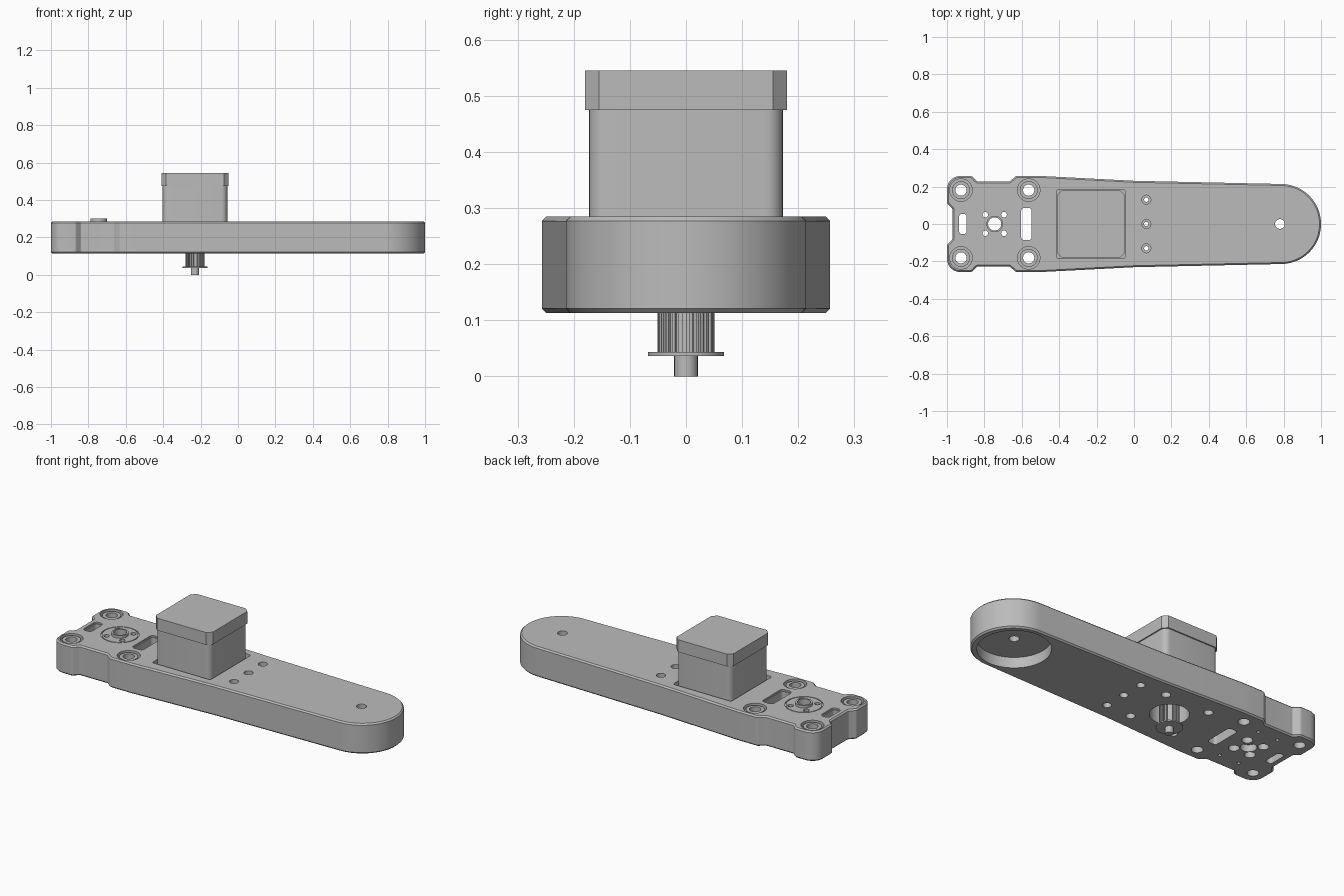
import bpy, bmesh, math
from mathutils import Vector

if "Cube" in bpy.data.objects:
    bpy.data.objects.remove(bpy.data.objects["Cube"])

grey = bpy.data.materials.new("plain_grey")
grey.use_nodes = True
grey.diffuse_color = (0.5, 0.5, 0.5, 1)
grey.node_tree.nodes["Principled BSDF"].inputs["Base Color"].default_value = (0.5, 0.5, 0.5, 1)

TOP, BOTTOM = 0.285, 0.113
HUB_X, MOTOR_X, TAIL_X = -0.745, -0.23, 0.78
SIGNS = [(sx, sy) for sx in (-1, 1) for sy in (-1, 1)]


def circle(x, y, r, n=40):
    return [(x + r * math.cos(math.tau * i / n), y + r * math.sin(math.tau * i / n)) for i in range(n)]


def rounded(corners, steps=6):
    """Round each (x, y, radius) corner of a closed outline."""
    out = []
    for i, (x, y, r) in enumerate(corners):
        p = Vector((x, y))
        a = (Vector(corners[i - 1][:2]) - p).normalized()
        b = (Vector(corners[(i + 1) % len(corners)][:2]) - p).normalized()
        if r == 0:
            out.append((x, y))
            continue
        half = a.angle(b) / 2
        centre = p + (a + b).normalized() * r / math.sin(half)
        start = p + a * r / math.tan(half) - centre
        end = p + b * r / math.tan(half) - centre
        turn = start.angle_signed(end)
        for k in range(steps + 1):
            t = -turn * k / steps
            c, s = math.cos(t), math.sin(t)
            out.append((centre.x + c * start.x - s * start.y, centre.y + s * start.x + c * start.y))
    return out


def box(x, y, hx, hy, r):
    return rounded([(x - hx, y - hy, r), (x + hx, y - hy, r), (x + hx, y + hy, r), (x - hx, y + hy, r)])


def prism(name, outline, z0, z1, chamfer=0):
    """Extrude an outline between two heights, with optional chamfered rims."""
    bm = bmesh.new()
    base = bm.faces.new([bm.verts.new((x, y, z0)) for x, y in outline])
    new = bmesh.ops.extrude_face_region(bm, geom=[base])["geom"]
    bmesh.ops.translate(bm, vec=(0, 0, z1 - z0), verts=[v for v in new if isinstance(v, bmesh.types.BMVert)])
    bmesh.ops.recalc_face_normals(bm, faces=bm.faces)
    if chamfer:
        rims = [e for e in bm.edges if abs(e.verts[0].co.z - e.verts[1].co.z) < 1e-6]
        bmesh.ops.bevel(bm, geom=rims, offset=chamfer, segments=1, affect='EDGES')
    mesh = bpy.data.meshes.new(name)
    bm.to_mesh(mesh)
    bm.free()
    mesh.materials.append(grey)
    ob = bpy.data.objects.new(name, mesh)
    bpy.context.collection.objects.link(ob)
    return ob


def cut(target, outline, z0, z1):
    """Subtract a prism from the target, then discard it."""
    tool = prism("cutter", outline, z0, z1)
    tool.hide_render = True
    mod = target.modifiers.new("cut", 'BOOLEAN')
    mod.operation, mod.solver, mod.object = 'DIFFERENCE', 'EXACT', tool
    bpy.context.view_layer.objects.active = target
    bpy.ops.object.modifier_apply(modifier=mod.name)
    bpy.data.objects.remove(tool)


def tube(name, x, y, outer, inner, z0, z1):
    ob = prism(name, circle(x, y, outer), z0, z1)
    cut(ob, circle(x, y, inner), z0 - 0.1, z1 + 0.1)
    return ob


# Arm body: tapered with a round tail and notched mounting end
side = [(0, 0.231, 0), (-0.5, 0.257, 0), (-0.63, 0.257, 0.02), (-0.665, 0.228, 0.01),
        (-0.84, 0.228, 0.01), (-0.868, 0.257, 0.02), (-1, 0.257, 0.07),
        (-1, 0.11, 0.012), (-0.97, 0.08, 0.012)]
tail = [(0.786 + 0.214 * math.cos(a), 0.214 * math.sin(a), 0)
        for a in (math.pi * (i / 40 - 0.5) for i in range(41))]
outline = rounded(tail + side + [(x, -y, r) for x, y, r in reversed(side)])
arm = prism("arm_body", outline, BOTTOM, TOP, 0.008)


def through(shape):
    cut(arm, shape, BOTTOM - 0.1, TOP + 0.1)


def from_top(shape, depth):
    cut(arm, shape, TOP - depth, TOP + 0.1)


def from_below(shape, depth):
    cut(arm, shape, BOTTOM - 0.1, BOTTOM + depth)


# Slots with a stepped rim
for x, w, h in ((-0.915, 0.02, 0.054), (-0.575, 0.028, 0.086)):
    through(box(x, 0, w, h, 0.016))
    from_top(box(x, 0, w + 0.006, h + 0.006, 0.02), 0.008)

# Corner mounting holes with collars set in counterbores
for x in (-0.925, -0.563):
    for y in (-0.181, 0.181):
        through(circle(x, y, 0.03))
        from_top(circle(x, y, 0.06), 0.025)
        tube("mount_collar", x, y, 0.048, 0.03, TOP - 0.027, TOP - 0.006)

# Row of small counterbored holes and the tail hole
for y in (-0.13, 0, 0.13):
    through(circle(0.066, y, 0.012, 24))
    from_top(circle(0.066, y, 0.024, 24), 0.03)
    from_below(circle(0.066, y, 0.022, 24), 0.03)
through(circle(TAIL_X, 0, 0.026))

# Underside: tail recess, pulley opening and motor screw holes
from_below(circle(TAIL_X, 0, 0.186, 64), 0.06)
from_below(circle(MOTOR_X, 0, 0.1), 0.1)
for sx, sy in SIGNS:
    from_below(circle(MOTOR_X + sx * 0.138, sy * 0.138, 0.024, 24), 0.06)
    from_below(circle(HUB_X + sx * 0.062, sy * 0.15, 0.009, 16), 0.03)

# Hub: ring groove, centre bore, four bolt holes and a cross pocket below
from_top(circle(HUB_X, 0, 0.099, 64), 0.006)
prism("hub_plate", circle(HUB_X, 0, 0.094, 64), TOP - 0.008, TOP)
hub = bpy.data.objects["hub_plate"]
for target in (arm, hub):
    cut(target, circle(HUB_X, 0, 0.036), 0, 0.5)
    for sx, sy in SIGNS:
        cut(target, circle(HUB_X + sx * 0.05, sy * 0.05, 0.015, 24), 0, 0.5)
from_below(circle(HUB_X, 0, 0.042), 0.04)
for sx, sy in SIGNS:
    from_below(circle(HUB_X + sx * 0.052, sy * 0.052, 0.028), 0.04)
tube("hub_collar", HUB_X, 0, 0.044, 0.035, TOP - 0.02, 0.3)

# Motor sunk in a shallow pocket
from_top(box(MOTOR_X, 0, 0.184, 0.184, 0.012), 0.025)
prism("motor_body", box(MOTOR_X, 0, 0.173, 0.173, 0.032), TOP - 0.027, 0.477)
c = 0.18
k = 0.155
octagon = [(MOTOR_X + x, y) for x, y in
           ((-k, -c), (k, -c), (c, -k), (c, k), (k, c), (-k, c), (-c, k), (-c, -k))]
prism("motor_cap", octagon, 0.475, 0.545)

# Toothed pulley, flange and shaft
teeth = []
for i in range(24):
    for step, r in ((0, 0.051), (0.5, 0.051), (0.5, 0.045), (1, 0.045)):
        a = math.tau * (i + step * 0.96 + 0.02) / 24
        teeth.append((MOTOR_X + r * math.cos(a), r * math.sin(a)))
prism("pulley_teeth", teeth, 0.042, 0.19)
prism("pulley_flange", circle(MOTOR_X, 0, 0.068, 48), 0.036, 0.043)
prism("motor_shaft", circle(MOTOR_X, 0, 0.021, 24), 0, 0.22)

# Smooth curved walls, keep edges crisp
bpy.ops.object.select_all(action='DESELECT')
for ob in bpy.context.scene.objects:
    if ob.type == 'MESH':
        ob.select_set(True)
        bpy.context.view_layer.objects.active = ob
bpy.ops.object.shade_smooth_by_angle(angle=math.radians(25))
